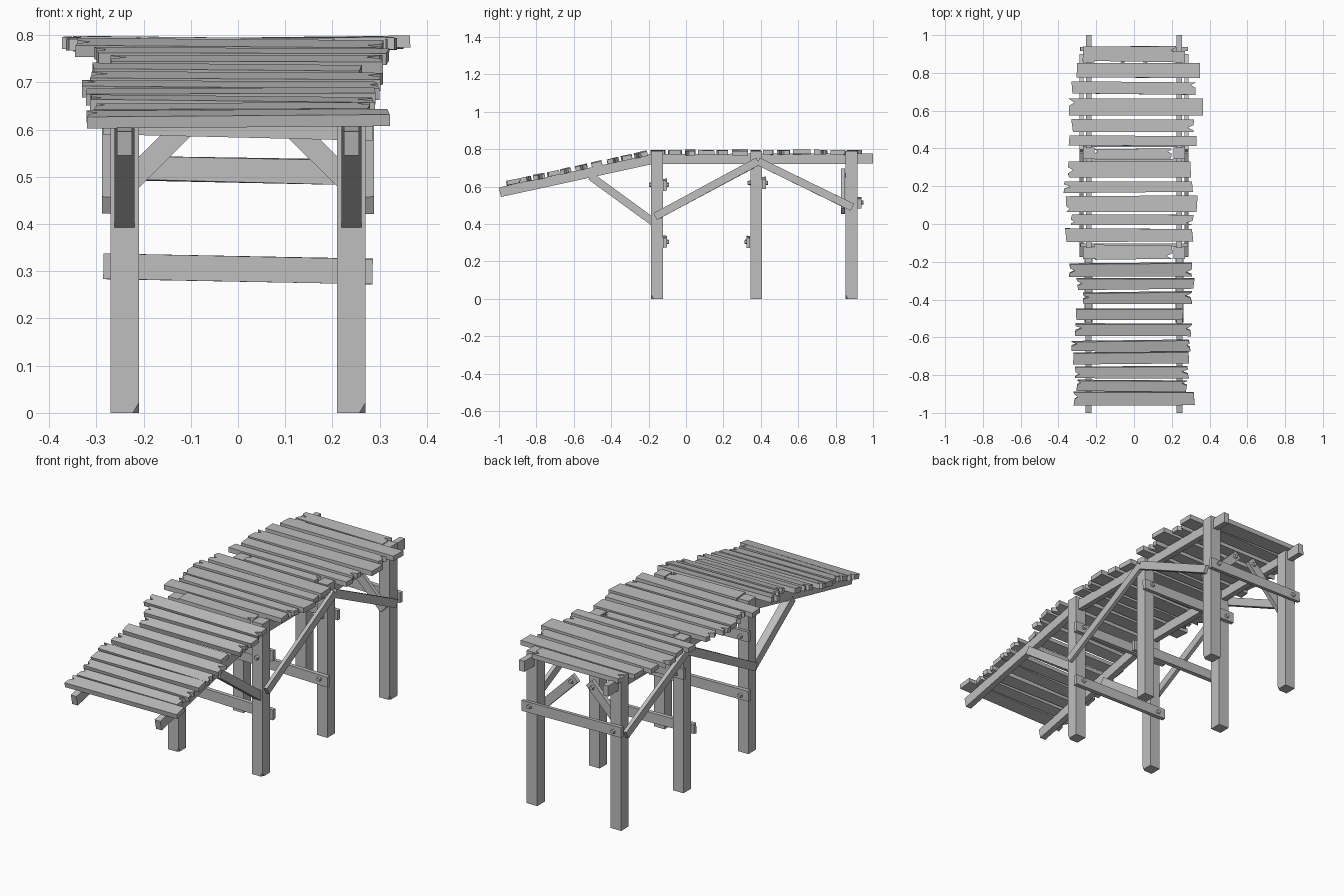
import bpy, bmesh, math, random
from mathutils import Vector, Matrix

random.seed(4)
old = bpy.data.objects.get("Cube")
if old:
    bpy.data.objects.remove(old)

wood = bpy.data.materials.new("grey_wood")
wood.use_nodes = True
GREY = (0.52, 0.52, 0.52, 1)
wood.diffuse_color = GREY
wood.node_tree.nodes["Principled BSDF"].inputs["Base Color"].default_value = GREY


def finish(bm, name):
    bmesh.ops.recalc_face_normals(bm, faces=bm.faces)
    mesh = bpy.data.meshes.new(name)
    bm.to_mesh(mesh)
    bm.free()
    mesh.materials.append(wood)
    obj = bpy.data.objects.new(name, mesh)
    bpy.context.collection.objects.link(obj)
    return obj


def beam(name, a, b, across, width, height, rough=0.0, chip=None):
    """Box from a to b; width runs along the across axis."""
    a, b, side = Vector(a), Vector(b), Vector(across)
    along = (b - a).normalized()
    up = along.cross(side)
    frame = Matrix((along, side, up)).transposed().to_4x4()
    frame.translation = (a + b) / 2
    bm = bmesh.new()
    bmesh.ops.create_cube(bm, size=1)
    for v in bm.verts:
        v.co.x *= (b - a).length
        v.co.y *= width
        v.co.z *= height + random.uniform(-rough, rough)
    bm.transform(frame)
    if chip:  # slice off one splintered corner
        geom = bm.verts[:] + bm.edges[:] + bm.faces[:]
        cut = bmesh.ops.bisect_plane(bm, geom=geom, plane_co=chip[0], plane_no=chip[1], clear_outer=True)
        edges = [e for e in cut["geom_cut"] if isinstance(e, bmesh.types.BMEdge)]
        bmesh.ops.contextual_create(bm, geom=edges)
    return finish(bm, name)


def plank(name, y, z, x0, x1, width, tilt):
    """Worn board with skewed sides and split ends."""
    def end(x, sign):
        h = width / 2
        j = [random.uniform(-0.007, 0.007) for _ in range(4)]
        pts = [(x + j[0], -sign * (h + j[1] * 0.6))]
        if random.random() < 0.65:
            n = random.uniform(-0.3, 0.3) * width
            depth = random.uniform(0.015, 0.035)
            pts += [(x, -sign * h * 0.4 + n), (x - sign * depth, n), (x, sign * h * 0.4 + n)]
        return pts + [(x + j[2], sign * (h + j[3] * 0.6))]
    bm = bmesh.new()
    outline = end(x1, 1) + end(x0, -1)
    t = 0.025
    face = bm.faces.new([bm.verts.new((px, py, -t / 2)) for px, py in outline])
    new = bmesh.ops.extrude_face_region(bm, geom=[face])["geom"]
    for v in new:
        if isinstance(v, bmesh.types.BMVert):
            v.co.z += t
    bm.transform(Matrix.Translation((0, y, z)) @ Matrix.Rotation(tilt, 4, "X")
                 @ Matrix.Rotation(random.uniform(-0.012, 0.012), 4, "Y"))
    return finish(bm, name)


def bolt(name, x, y, z, axis):
    bm = bmesh.new()
    bmesh.ops.create_cone(bm, cap_ends=True, segments=6, radius1=0.013, radius2=0.010, depth=0.014)
    turn = Vector((0, 0, 1)).rotation_difference(Vector(axis)).to_matrix().to_4x4()
    bm.transform(Matrix.Translation((x, y, z)) @ turn)
    return finish(bm, name)


X, Y = (1, 0, 0), (0, 1, 0)
POSTS = (-0.155, 0.375, 0.885)
SLOPE = math.atan2(0.18, 0.83)

for s, side in ((1, "left"), (-1, "right")):
    # Posts with a chipped foot
    for i, y in enumerate(POSTS):
        chip = ((s * 0.24 + 0.018, y - 0.03, 0), (1, -1, -0.6)) if i != 1 else None
        beam(f"{side}_post_{i + 1}", (s * 0.24, y, 0), (s * 0.24, y, 0.79), X, 0.06, 0.062, chip=chip)
    # Deck and ramp stringers
    beam(f"{side}_deck_stringer", (s * 0.24, -0.2, 0.747), (s * 0.24, 1, 0.75), X, 0.03, 0.055)
    beam(f"{side}_ramp_stringer", (s * 0.24, -0.995, 0.57), (s * 0.24, -0.165, 0.75), X, 0.032, 0.052)
    # Ramp strut and outer diagonal braces
    beam(f"{side}_ramp_strut", (s * 0.24, -0.51, 0.655), (s * 0.24, -0.16, 0.40), X, 0.042, 0.042)
    beam(f"{side}_front_brace", (s * 0.278, -0.165, 0.44), (s * 0.278, 0.385, 0.735), X, 0.02, 0.042, 0.003)
    beam(f"{side}_rear_brace", (s * 0.278, 0.385, 0.735), (s * 0.278, 0.89, 0.49), X, 0.02, 0.042, 0.003)
    # Knee braces inside the rear frame
    beam(f"{side}_knee_brace", (s * 0.25, 0.84, 0.47), (s * 0.04, 0.84, 0.68), Y, 0.022, 0.045, 0.003)
    bolt(f"{side}_knee_bolt", s * 0.06, 0.855, 0.66, Y)

# Cross boards bolted to the posts: name, y, height, facing
CROSS = (("front_upper", -0.112, 0.61, 1), ("front_lower", -0.112, 0.305, 1),
         ("middle_upper", 0.417, 0.62, 1), ("middle_lower", 0.333, 0.305, -1),
         ("rear", 0.927, 0.515, 1))
for name, y, z, d in CROSS:
    beam(f"{name}_cross_board", (-0.285, y, z + 0.006), (0.285, y, z - 0.006), Y, 0.02, 0.052, 0.004)
    for s in (1, -1):
        bolt(f"{name}_bolt", s * 0.24, y + d * 0.014, z, (0, d, 0))
        if name.endswith("upper"):
            bolt(f"{name}_back_bolt", s * 0.24, y - d * 0.08, z, (0, -d, 0))

# Planks: centre y, right end, left end, width
DECK = ((0.90, -0.27, 0.225, 0.08), (0.815, -0.305, 0.35, 0.08), (0.72, -0.33, 0.325, 0.065),
        (0.62, -0.345, 0.36, 0.095), (0.52, -0.33, 0.315, 0.065), (0.44, -0.345, 0.325, 0.055),
        (0.37, -0.21, 0.2, 0.055), (0.285, -0.35, 0.305, 0.085), (0.195, -0.37, 0.305, 0.055),
        (0.105, -0.36, 0.335, 0.085), (0.02, -0.335, 0.31, 0.055), (-0.06, -0.36, 0.31, 0.07),
        (-0.15, -0.21, 0.205, 0.075))
RAMP = ((-0.24, -0.34, 0.305), (-0.315, -0.3, 0.315), (-0.39, -0.27, 0.3), (-0.475, -0.31, 0.26),
        (-0.56, -0.31, 0.3), (-0.645, -0.33, 0.295), (-0.71, -0.325, 0.29), (-0.785, -0.31, 0.285),
        (-0.855, -0.3, 0.28), (-0.925, -0.315, 0.315))
for i, (y, x0, x1, w) in enumerate(DECK):
    plank(f"deck_plank_{i + 1}", y, 0.782, x0, x1, w, random.uniform(-0.02, 0.02))
for i, (y, x0, x1) in enumerate(RAMP):
    z = 0.57 + (y + 0.995) * math.tan(SLOPE) + 0.038
    plank(f"ramp_plank_{i + 1}", y, z, x0, x1, random.uniform(0.055, 0.07), SLOPE + random.uniform(-0.04, 0.04))
